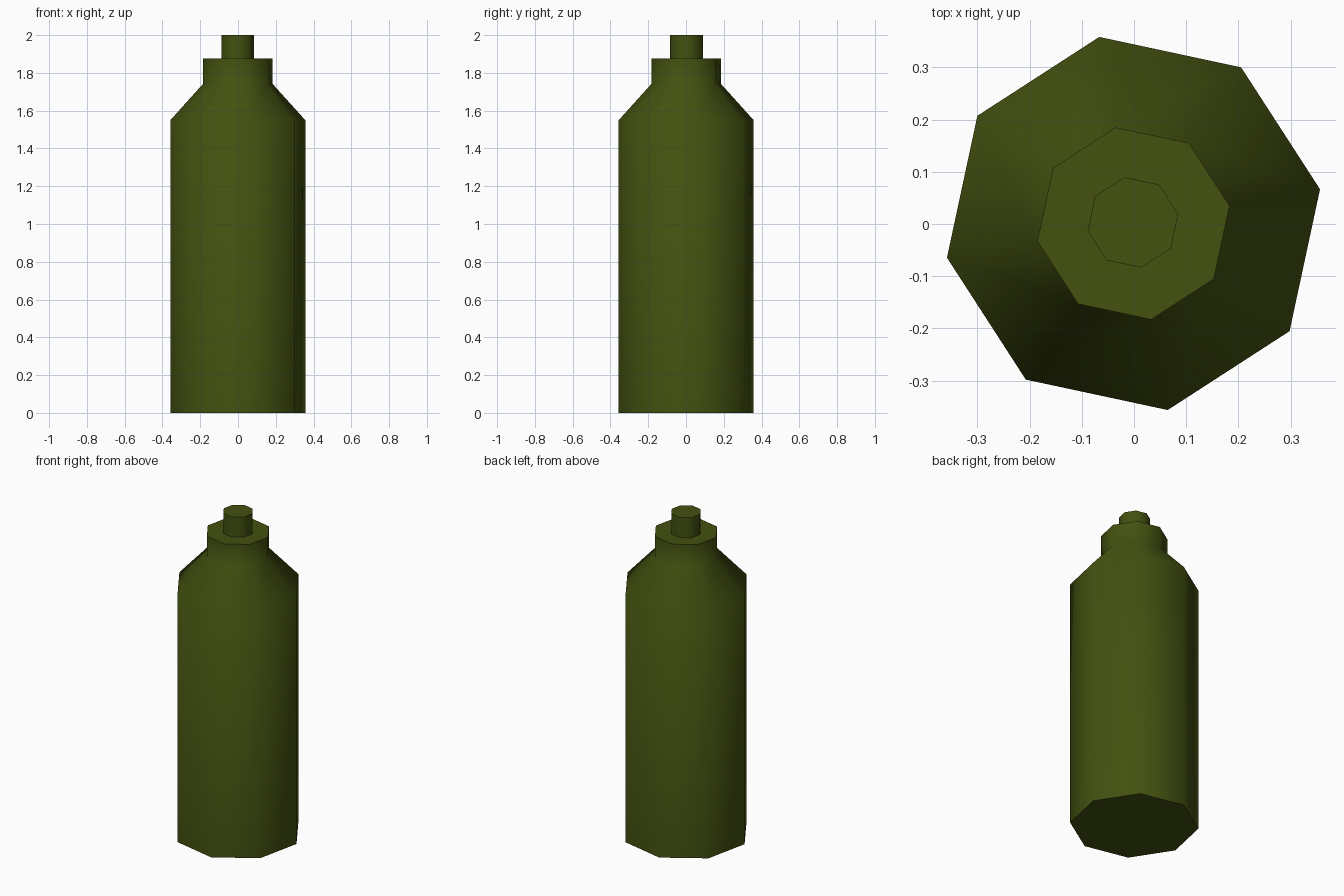
import bpy, bmesh, math

cube = bpy.data.objects.get("Cube")
if cube:
    bpy.data.objects.remove(cube, do_unlink=True)

OLIVE = (0.056, 0.082, 0.005, 1.0)
mat = bpy.data.materials.new("olive green")
mat.use_nodes = True
mat.diffuse_color = OLIVE
bsdf = mat.node_tree.nodes["Principled BSDF"]
bsdf.inputs["Base Color"].default_value = OLIVE
bsdf.inputs["Roughness"].default_value = 0.7

SIDES = 8
TURN = math.radians(10.4)


def lathe(name, profile, centre=(0, 0)):
    """Closed eight-sided solid from (radius, height) pairs."""
    bm = bmesh.new()
    rings = []
    for r, z in profile:
        ring = []
        for i in range(SIDES):
            a = TURN + i * math.tau / SIDES
            ring.append(bm.verts.new((centre[0] + r * math.cos(a),
                                      centre[1] + r * math.sin(a), z)))
        rings.append(ring)
    for low, high in zip(rings, rings[1:]):
        for i in range(SIDES):
            j = (i + 1) % SIDES
            bm.faces.new((low[i], low[j], high[j], high[i]))
    bm.faces.new(rings[0][::-1])
    bm.faces.new(rings[-1])
    mesh = bpy.data.meshes.new(name)
    bm.to_mesh(mesh)
    bm.free()
    mesh.materials.append(mat)
    obj = bpy.data.objects.new(name, mesh)
    bpy.context.collection.objects.link(obj)
    # Smooth walls and shoulder, crisp caps
    bpy.ops.object.select_all(action="DESELECT")
    obj.select_set(True)
    bpy.context.view_layer.objects.active = obj
    bpy.ops.object.shade_smooth_by_angle(angle=math.radians(60))
    return obj


# Body with sloped shoulder and collar
lathe("bottle_body", [(0.363, 0), (0.363, 1.55), (0.187, 1.742), (0.187, 1.875)],
      (-0.001, 0.001))
# Narrow spout on the collar
lathe("spout", [(0.088, 1.87), (0.088, 2.0)], (-0.002, 0.003))
